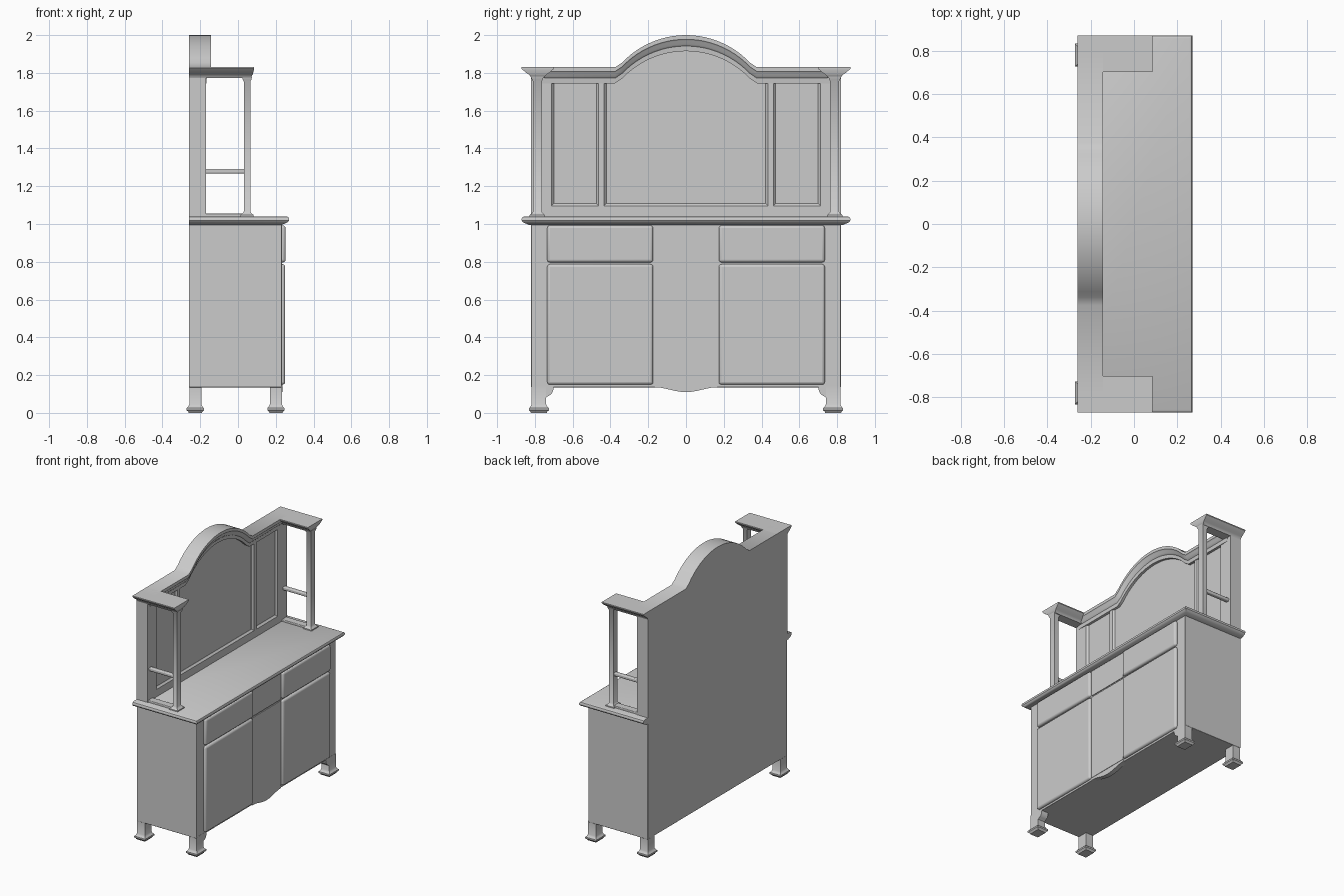
import bpy, bmesh, math

if "Cube" in bpy.data.objects:
    bpy.data.objects.remove(bpy.data.objects["Cube"])


def finish(bm, name, bevel=0, segs=3):
    bmesh.ops.recalc_face_normals(bm, faces=bm.faces)
    me = bpy.data.meshes.new(name)
    bm.to_mesh(me)
    bm.free()
    ob = bpy.data.objects.new(name, me)
    bpy.context.collection.objects.link(ob)
    if bevel:
        m = ob.modifiers.new("bevel", 'BEVEL')
        m.width, m.segments = bevel, segs
    bpy.context.view_layer.objects.active = ob
    ob.select_set(True)
    bpy.ops.object.shade_smooth_by_angle(angle=math.radians(35))
    ob.select_set(False)
    return ob


def skin(name, rings, bevel=0):
    """Join rings of points into a closed, capped solid."""
    bm = bmesh.new()
    vs = [[bm.verts.new(p) for p in r] for r in rings]
    n = len(vs[0])
    for a, b in zip(vs, vs[1:]):
        for i in range(n):
            j = (i + 1) % n
            bm.faces.new((a[i], a[j], b[j], b[i]))
    bm.faces.new(vs[0])
    bm.faces.new(vs[-1])
    return finish(bm, name, bevel)


def stack(name, levels, bevel=0):
    """Stack of rectangles: (z, x0, x1, y0, y1)."""
    return skin(name, [[(a, c, z), (b, c, z), (b, d, z), (a, d, z)]
                       for z, a, b, c, d in levels], bevel)


def box(name, x0, x1, y0, y1, z0, z1, bevel=0):
    return stack(name, [(z0, x0, x1, y0, y1), (z1, x0, x1, y0, y1)], bevel)


def plate(name, pts, x0, x1):
    """Outline in y, z given a thickness along x."""
    return skin(name, [[(x, y, z) for y, z in pts] for x in (x0, x1)])


def mirror_levels(levels, s):
    return [(z, a, b, min(s * c, s * d), max(s * c, s * d)) for z, a, b, c, d in levels]


def strip(name, y0, y1, z0, z1, c=0.012):
    """Chamfered frame member on the back board."""
    skin(name, [[(x, y0 + k, z0 + k), (x, y1 - k, z0 + k), (x, y1 - k, z1 - k), (x, y0 + k, z1 - k)]
                for x, k in ((-0.2, 0), (-0.185, 0), (-0.172, c))])


BACK = -0.26

# Lower cabinet
box("cabinet_body", BACK, 0.232, -0.82, 0.82, 0.135, 1.005, 0.004)
stack("countertop", [(z, BACK, 0.27 - k, -0.87 + k, 0.87 - k) for z, k in
      ((0.995, 0.04), (1.004, 0.018), (1.01, 0.006), (1.018, 0), (1.028, 0), (1.036, 0.004), (1.041, 0.014))])
box("middle_drawer", 0.2, 0.238, -0.168, 0.168, 0.797, 0.99)
box("middle_door", 0.2, 0.238, -0.168, 0.168, 0.153, 0.787)
for s, side in ((-1, "left"), (1, "right")):
    ys = sorted((s * 0.174, s * 0.735))
    box(side + "_drawer", 0.2, 0.252, *ys, 0.797, 0.992, 0.014)
    box(side + "_door", 0.2, 0.25, *ys, 0.15, 0.787, 0.014)

# Curved apron under the middle door
apron = [(-0.17 + 0.34 * i / 20, 0.136 - 0.013 * (1 - math.cos(2 * math.pi * i / 20))) for i in range(21)]
plate("apron", apron + [(0.17, 0.152), (-0.17, 0.152)], 0.2, 0.236)

# Feet with flared pads, and curved brackets on the front pair
for s, side in ((-1, "left"), (1, "right")):
    for x, row in ((-0.226, "back"), (0.201, "front")):
        foot = [(z, x - k, x + k, 0.779 - k - 0.007, 0.779 + k + 0.007) for z, k in
                ((0, 0.035), (0.006, 0.037), (0.014, 0.046), (0.025, 0.046), (0.033, 0.038),
                 (0.045, 0.032), (0.145, 0.032))]
        stack(row + "_" + side + "_foot", mirror_levels(foot, s))
    bracket = [(0.75, 0.07), (0.738, 0.085), (0.722, 0.093), (0.71, 0.103), (0.703, 0.12), (0.7, 0.14), (0.75, 0.14)]
    plate(side + "_foot_bracket", [(s * y, z) for y, z in bracket], 0.175, 0.232)

# Arched top line shared by the back board and the cornice moulding
R, CZ = 0.466, 1.534
arc = []
for i in range(25):
    a = math.asin(0.36 / R) * (i / 12 - 1)
    arc.append((R * math.sin(a), CZ + R * math.cos(a)))
arc = [(-0.375, 1.83)] + arc[1:-1] + [(0.375, 1.83)]

# Back board with its frame
plate("back_board", [(-0.82, 1.03), (-0.82, 1.8)] + [(y, z - 0.03) for y, z in arc]
      + [(0.82, 1.8), (0.82, 1.03)], BACK, -0.187)
strip("back_bottom_rail", -0.76, 0.76, 1.02, 1.108)
for s, side in ((-1, "left"), (1, "right")):
    strip(side + "_divider", *sorted((s * 0.422, s * 0.475)), 1.08, 1.78)
    strip(side + "_stile", *sorted((s * 0.70, s * 0.80)), 1.03, 1.79)
    box(side + "_back_post", BACK, -0.17, *sorted((s * 0.755, s * 0.82)), 1.03, 1.79)

# Cornice moulding following the arch
path = [(-0.79, 1.83)] + arc + [(0.79, 1.83)]
profile = [(BACK, 0), (-0.143, 0), (-0.143, 0.022), (-0.15, 0.03), (-0.155, 0.048),
           (-0.165, 0.058), (-0.168, 0.085), (BACK, 0.085)]
skin("cornice_moulding", [[(x, y, z - d) for x, d in profile] for y, z in path])

# Side arms: cornice, column, shelf bar and sill
for s, side in ((-1, "left"), (1, "right")):
    arm = [(z, BACK, 0.085 - f, 0.70 + k, 0.87 - k) for z, k, f in
           ((1.772, 0.05, 0.02), (1.784, 0.046, 0.012), (1.792, 0.036, 0.007), (1.802, 0.022, 0.004),
            (1.815, 0.007, 0.001), (1.822, 0, 0), (1.83, 0, 0))]
    stack(side + "_cornice_arm", mirror_levels(arm, s))
    column = [(z, 0.048 - k, 0.048 + k, 0.787 - k - 0.006, 0.787 + k + 0.006) for z, k in
              ((1.035, 0.036), (1.048, 0.034), (1.056, 0.024), (1.066, 0.0175), (1.755, 0.0175),
               (1.765, 0.023), (1.78, 0.026))]
    stack(side + "_column", mirror_levels(column, s))
    box(side + "_shelf_bar", -0.18, 0.04, *sorted((s * 0.772, s * 0.802)), 1.267, 1.292, 0.007)
    box(side + "_sill", -0.18, 0.03, *sorted((s * 0.76, s * 0.815)), 1.03, 1.055, 0.005)
